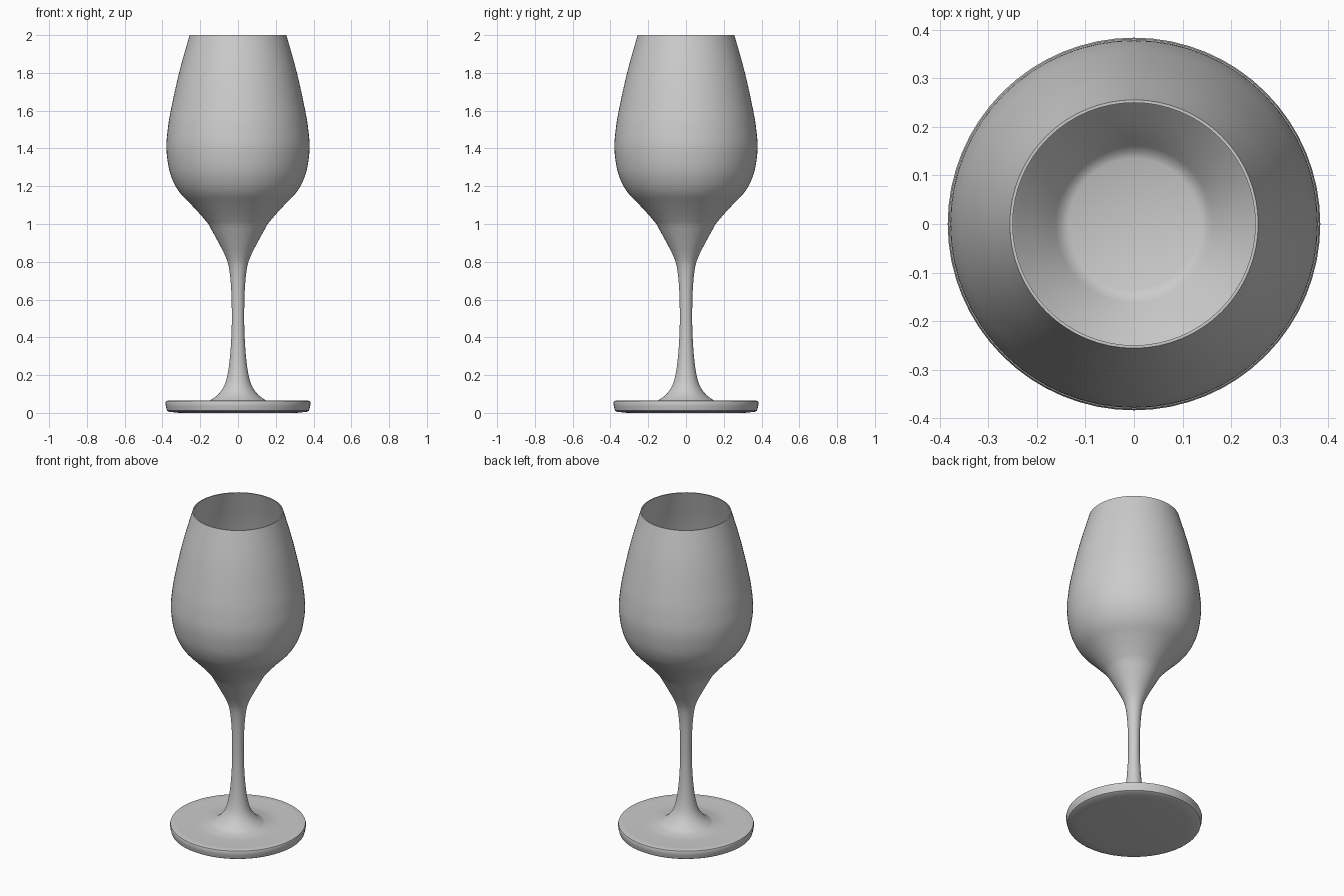
import bpy, bmesh, math
from mathutils import Vector

if "Cube" in bpy.data.objects:
    bpy.data.objects.remove(bpy.data.objects["Cube"])

SEGMENTS = 64
WALL = 0.006


def smooth(points, steps=4):
    """Catmull-Rom curve through (radius, height) points."""
    p = [Vector(q) for q in points]
    p = [2 * p[0] - p[1]] + p + [2 * p[-1] - p[-2]]
    out = []
    for i in range(1, len(p) - 2):
        a, b, c, d = p[i - 1:i + 3]
        for s in range(steps):
            t = s / steps
            out.append(0.5 * (2 * b + (c - a) * t + (2 * a - 5 * b + 4 * c - d) * t * t
                              + (3 * b - a - 3 * c + d) * t ** 3))
    return out + [p[-2]]


def lathe(name, profile):
    bm = bmesh.new()
    vs = [bm.verts.new((r, 0, z)) for r, z in profile]
    es = [bm.edges.new(pair) for pair in zip(vs, vs[1:])]
    bmesh.ops.spin(bm, geom=vs + es, cent=(0, 0, 0), axis=(0, 0, 1),
                   angle=math.tau, steps=SEGMENTS, use_duplicate=False)
    bmesh.ops.remove_doubles(bm, verts=bm.verts, dist=1e-5)
    bmesh.ops.recalc_face_normals(bm, faces=bm.faces)
    mesh = bpy.data.meshes.new(name)
    bm.to_mesh(mesh)
    bm.free()
    obj = bpy.data.objects.new(name, mesh)
    bpy.context.collection.objects.link(obj)
    bpy.context.view_layer.objects.active = obj
    obj.select_set(True)
    bpy.ops.object.shade_smooth_by_angle(angle=math.radians(40))
    obj.select_set(False)
    return obj


# Foot: flat disc with a softly rounded edge
foot = [(0, 0), (0.31, 0.0), (0.365, 0.006), (0.376, 0.012), (0.382, 0.035),
        (0.384, 0.053), (0.381, 0.062), (0.372, 0.065), (0.34, 0.063), (0.24, 0.063)]

# Stem flaring out at both ends
stem = smooth([(0.15, 0.064), (0.108, 0.095), (0.075, 0.14), (0.056, 0.2), (0.042, 0.3),
               (0.034, 0.43), (0.033, 0.55), (0.037, 0.67), (0.048, 0.77), (0.067, 0.83),
               (0.105, 0.905), (0.157, 1.0)])

# Bowl: outer wall, then a thin offset inner wall with a flat bottom
bowl = smooth([(0.157, 1.0), (0.199, 1.05), (0.252, 1.107), (0.303, 1.16), (0.338, 1.215),
               (0.365, 1.29), (0.379, 1.4), (0.372, 1.5), (0.356, 1.6),
               (0.312, 1.8), (0.256, 2.0)])
inner = [(r - WALL, z) for r, z in reversed(bowl)]

lathe("wine_glass", foot + stem + bowl[1:] + inner + [(0.135, 0.993), (0, 0.99)])
